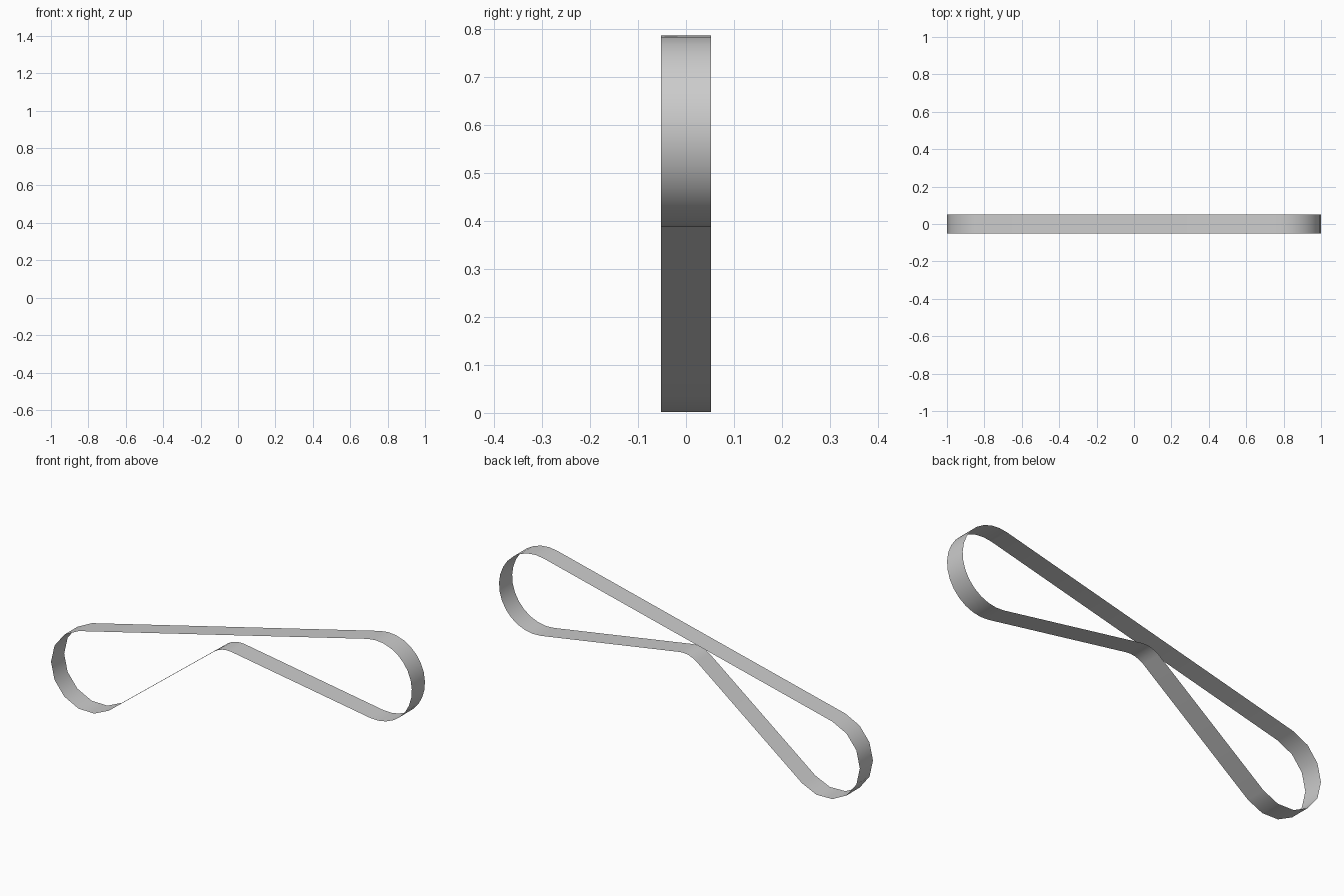
import bpy
import bmesh
from math import cos, sin, radians

cube = bpy.data.objects.get("Cube")
if cube:
    bpy.data.objects.remove(cube, do_unlink=True)

HALF_WIDTH = 0.052


def arc(cx, cz, radius, start, end, steps):
    """Points of the belt where it wraps a pulley, angles in degrees."""
    angles = [radians(start + (end - start) * i / steps) for i in range(steps + 1)]
    return [(cx + radius * cos(a), cz + radius * sin(a)) for a in angles]


# Belt path: lower pulley, idler that pushes the belt up, upper pulley
path = arc(-0.8, 0.198, 0.2, 103.6, 307, 8)
path += arc(-0.02, 0.391, 0.125, 127, 81, 4)
path += arc(0.8, 0.587, 0.2, -99, 103.6, 16)

# Sweep the path across the belt width as a thin closed band
bm = bmesh.new()
front = [bm.verts.new((x, -HALF_WIDTH, z)) for x, z in path]
back = [bm.verts.new((x, HALF_WIDTH, z)) for x, z in path]
for i in range(len(path)):
    j = (i + 1) % len(path)
    bm.faces.new((back[i], back[j], front[j], front[i]))
mesh = bpy.data.meshes.new("belt")
bm.to_mesh(mesh)
bm.free()

# Grey belt material
grey = bpy.data.materials.new("belt grey")
grey.use_nodes = True
colour = (0.6, 0.6, 0.6, 1)
grey.diffuse_color = colour
grey.node_tree.nodes["Principled BSDF"].inputs["Base Color"].default_value = colour
mesh.materials.append(grey)

belt = bpy.data.objects.new("belt", mesh)
bpy.context.collection.objects.link(belt)
bpy.ops.object.select_all(action="DESELECT")
belt.select_set(True)
bpy.context.view_layer.objects.active = belt
bpy.ops.object.shade_smooth_by_angle(angle=radians(35))
